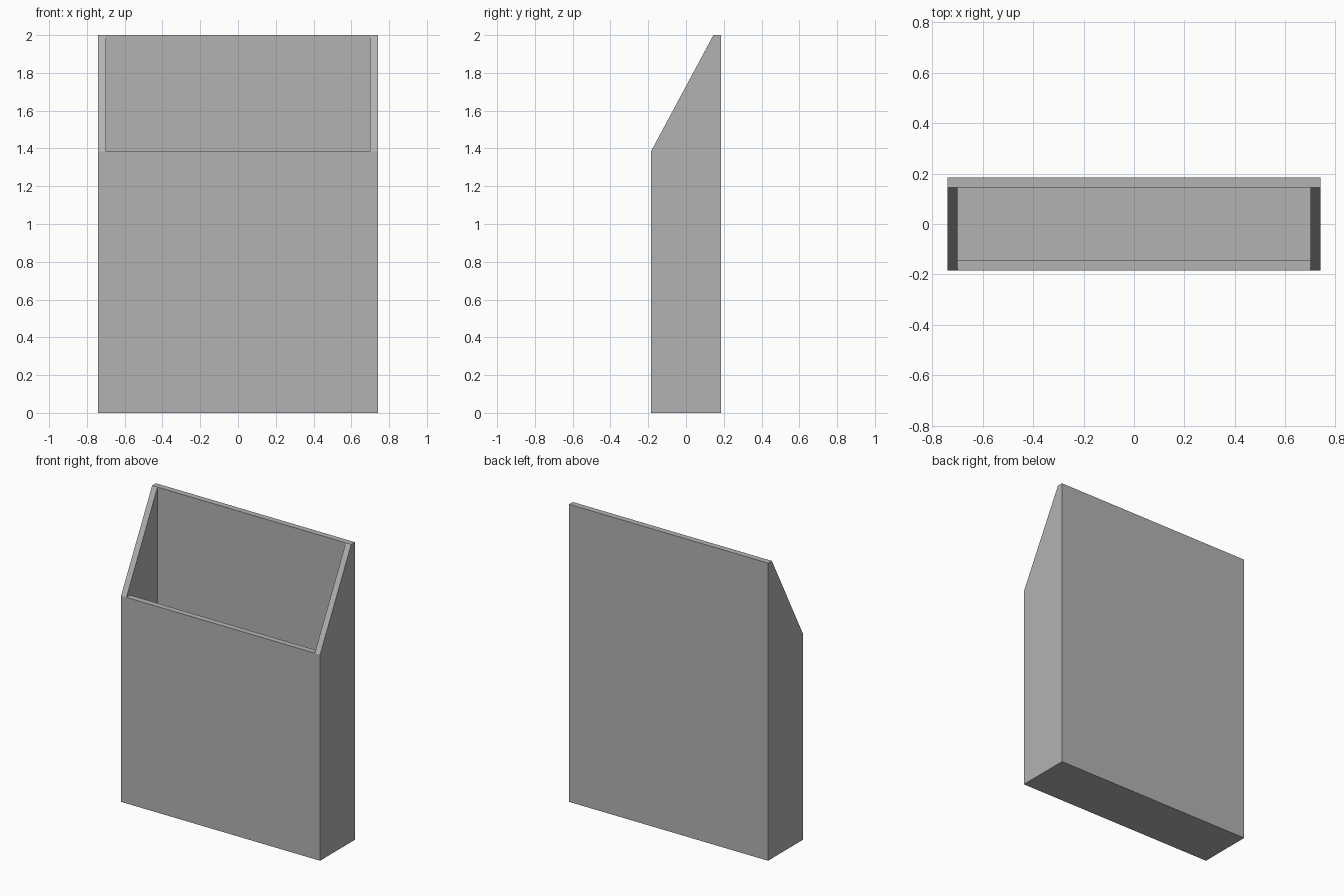
import bpy
import bmesh

cube = bpy.data.objects.get("Cube")
if cube:
    bpy.data.objects.remove(cube, do_unlink=True)

# Overall sizes
HALF_W, HALF_D, HEIGHT = 0.74, 0.185, 2.0
WALL, FRONT_H = 0.04, 1.385
INNER_W, INNER_D = HALF_W - WALL, HALF_D - WALL

grey = bpy.data.materials.new("plain grey")
grey.use_nodes = True
colour = (0.45, 0.45, 0.45, 1)
grey.diffuse_color = colour
grey.node_tree.nodes["Principled BSDF"].inputs["Base Color"].default_value = colour


def extrude_profile(name, profile, half_width):
    """Extrude a (y, z) side profile across x."""
    bm = bmesh.new()
    face = bm.faces.new([bm.verts.new((-half_width, y, z)) for y, z in profile])
    new = bmesh.ops.extrude_face_region(bm, geom=[face])["geom"]
    verts = [v for v in new if isinstance(v, bmesh.types.BMVert)]
    bmesh.ops.translate(bm, verts=verts, vec=(2 * half_width, 0, 0))
    bmesh.ops.recalc_face_normals(bm, faces=bm.faces)
    mesh = bpy.data.meshes.new(name)
    bm.to_mesh(mesh)
    bm.free()
    mesh.materials.append(grey)
    obj = bpy.data.objects.new(name, mesh)
    bpy.context.collection.objects.link(obj)
    return obj


# Holder body with a sloping upper front
holder = extrude_profile("open_holder", [
    (-HALF_D, 0), (HALF_D, 0), (HALF_D, HEIGHT),
    (INNER_D, HEIGHT), (-HALF_D, FRONT_H)], HALF_W)

# Cavity, stepping out over the level front lip
cavity = extrude_profile("cavity_cutter", [
    (-INNER_D, WALL), (INNER_D, WALL), (INNER_D, HEIGHT + 0.2),
    (-HALF_D - 0.2, HEIGHT + 0.2), (-HALF_D - 0.2, FRONT_H),
    (-INNER_D, FRONT_H)], INNER_W)
cavity.hide_render = True

# Hollow out the body, then discard the cutter
cut = holder.modifiers.new("hollow", "BOOLEAN")
cut.operation = "DIFFERENCE"
cut.solver = "EXACT"
cut.object = cavity
bpy.context.view_layer.objects.active = holder
holder.select_set(True)
bpy.ops.object.modifier_apply(modifier=cut.name)
bpy.data.objects.remove(cavity, do_unlink=True)
